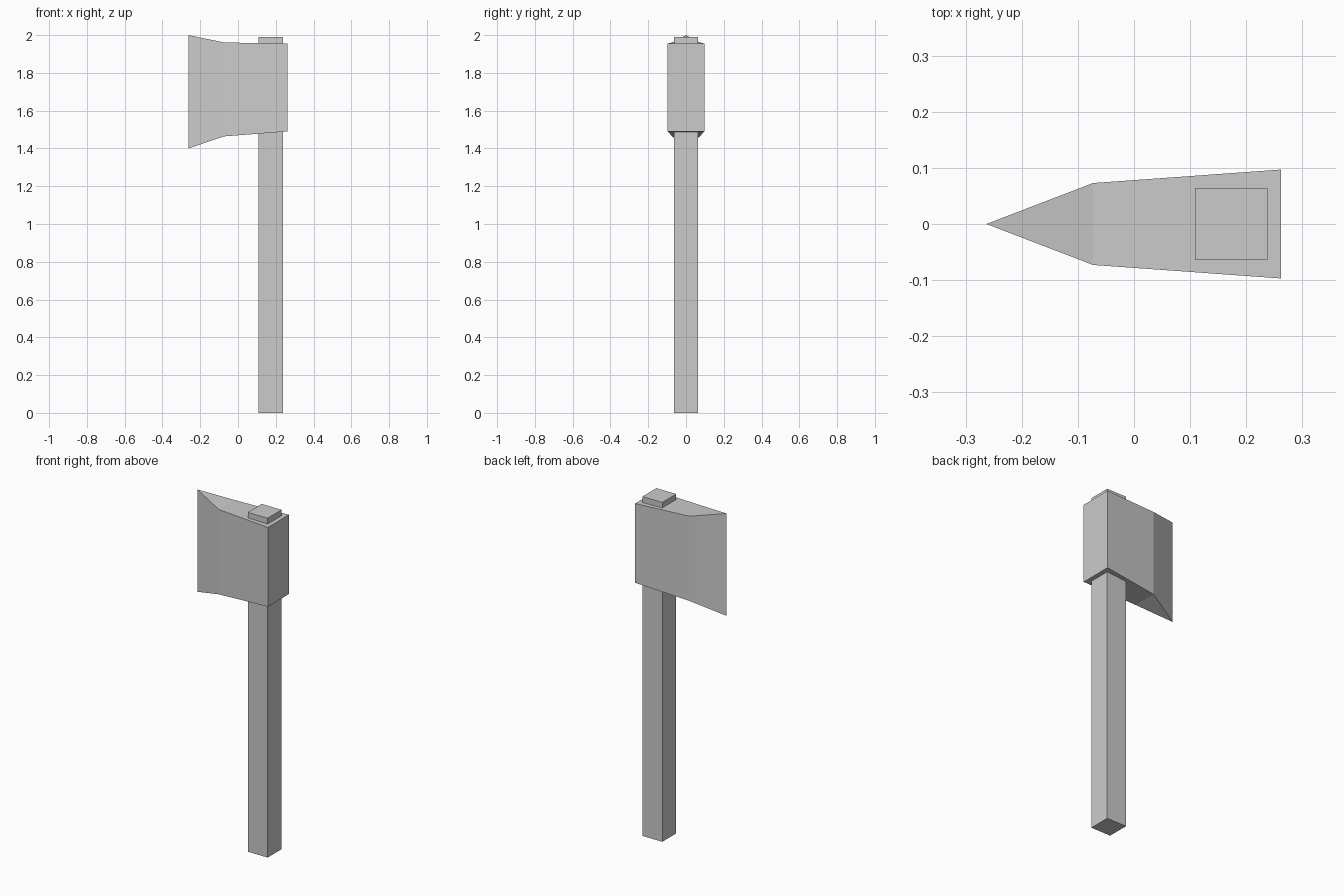
import bpy, bmesh

if "Cube" in bpy.data.objects:
    bpy.data.objects.remove(bpy.data.objects["Cube"])


def make_object(name, bm):
    bmesh.ops.recalc_face_normals(bm, faces=bm.faces)
    mesh = bpy.data.meshes.new(name)
    bm.to_mesh(mesh)
    bm.free()
    obj = bpy.data.objects.new(name, mesh)
    bpy.context.collection.objects.link(obj)
    return obj


# Handle: square post passing through the head
bpy.ops.mesh.primitive_cube_add(size=1, location=(0.173, 0, 0.995))
handle = bpy.context.object
handle.name = "handle"
handle.scale = (0.129, 0.129, 1.99)
bpy.ops.object.transform_apply(location=False, rotation=False, scale=True)

# Axe head: sections (x, half thickness, bottom, top) from butt to shoulder
bm = bmesh.new()
rings = []
for x, y, low, high in [(0.262, 0.097, 1.49, 1.955), (-0.073, 0.073, 1.464, 1.961)]:
    rings.append([bm.verts.new(p) for p in
                  [(x, -y, low), (x, y, low), (x, y, high), (x, -y, high)]])
butt, shoulder = rings
bm.faces.new(butt)
for i in range(4):
    j = (i + 1) % 4
    bm.faces.new((butt[i], butt[j], shoulder[j], shoulder[i]))

# Cutting edge: both cheeks meet in a flared vertical line
toe = bm.verts.new((-0.263, 0, 1.4))
tip = bm.verts.new((-0.263, 0, 2.0))
bm.faces.new((shoulder[0], toe, tip, shoulder[3]))
bm.faces.new((shoulder[1], shoulder[2], tip, toe))
bm.faces.new((shoulder[0], shoulder[1], toe))
bm.faces.new((shoulder[3], tip, shoulder[2]))
make_object("axe_head", bm)
